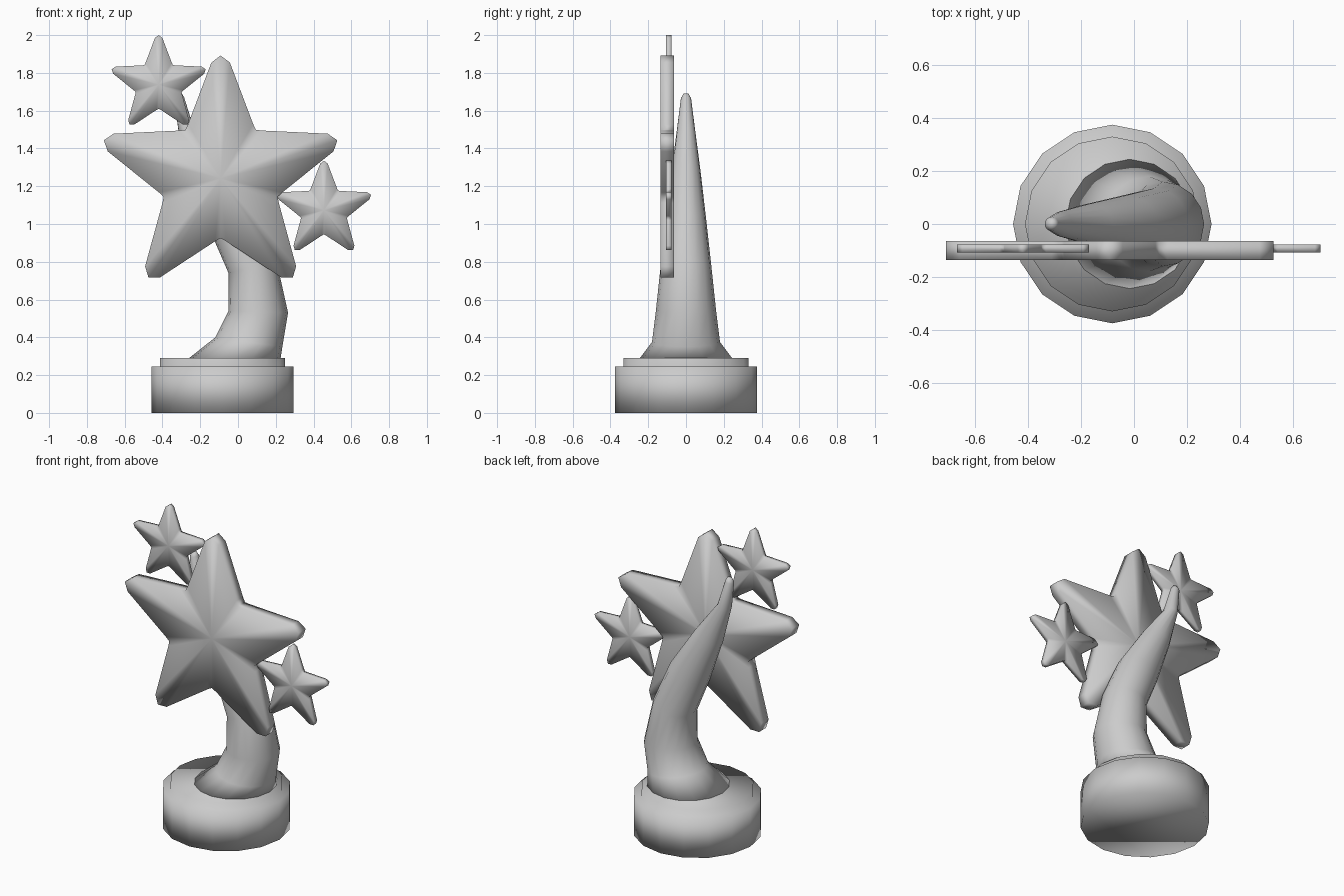
import bpy
from math import sin, cos, pi, radians
from mathutils import Vector

if "Cube" in bpy.data.objects:
    bpy.data.objects.remove(bpy.data.objects["Cube"])


def make(name, verts, faces):
    mesh = bpy.data.meshes.new(name)
    mesh.from_pydata([tuple(v) for v in verts], [], faces)
    mesh.shade_smooth()
    obj = bpy.data.objects.new(name, mesh)
    bpy.context.collection.objects.link(obj)
    return obj


def loft(name, rings):
    """Skin a stack of equal-sized rings, capped at both ends."""
    n = len(rings[0])
    verts = [v for ring in rings for v in ring]
    faces = [(k * n + i, k * n + (i + 1) % n, (k + 1) * n + (i + 1) % n, (k + 1) * n + i)
             for k in range(len(rings) - 1) for i in range(n)]
    faces.append(tuple(reversed(range(n))))
    faces.append(tuple(range(len(verts) - n, len(verts))))
    return make(name, verts, faces)


def ellipse(left, right, depth, n=16):
    """Tilted ring between a left and a right point given as (x, z)."""
    a, b = Vector((left[0], 0, left[1])), Vector((right[0], 0, right[1]))
    mid, half = (a + b) / 2, (b - a) / 2
    return [mid + half * cos(2 * pi * i / n) + Vector((0, depth * sin(2 * pi * i / n), 0))
            for i in range(n)]


def star(name, x, y, z, radius, half_thick):
    """Flat five-pointed slab, faces fanned from the centre so smooth shading makes ridges."""
    # one arm: (angle in degrees, radius fraction)
    arm = [(-31, .515), (-4.6, .945), (0, 1), (4.6, .945), (31, .515), (36, .488)]
    outline = []
    for k in range(5):
        for deg, r in arm:
            t = radians(90 + 72 * k + deg)
            outline.append((x + radius * r * cos(t), z + radius * r * sin(t)))
    n = len(outline)
    verts = [(px, y - half_thick, pz) for px, pz in outline]
    verts += [(px, y + half_thick, pz) for px, pz in outline]
    verts += [(x, y - half_thick, z), (x, y + half_thick, z)]
    faces = []
    for i in range(n):
        j = (i + 1) % n
        faces += [(2 * n, i, j), (2 * n + 1, n + j, n + i), (i, n + i, n + j, j)]
    return make(name, verts, faces)


# stepped round base, 16 sides
base_profile = [(.375, 0), (.375, .245), (.33, .245), (.33, .29)]
loft("base", [ellipse((-.082 - r, z), (-.082 + r, z), r) for r, z in base_profile])

# flared, curving, tapering stem: left point, right point, half depth
stem_sections = [
    ((-.265, .285), (.225, .285), .248),
    ((-.12, .40), (.235, .35), .18),
    ((-.05, .54), (.265, .53), .16),
    ((-.05, .74), (.205, .80), .135),
    ((-.15, .97), (.09, 1.06), .108),
    ((-.25, 1.25), (-.08, 1.31), .077),
    ((-.315, 1.49), (-.235, 1.51), .048),
    ((-.337, 1.66), (-.285, 1.67), .027),
    ((-.325, 1.687), (-.297, 1.692), .014),
]
loft("stem", [ellipse(*s) for s in stem_sections])

# one large star and two small ones
star("large_star", -.092, -.10, 1.242, .65, .036)
star("small_star_upper", -.42, -.092, 1.738, .262, .015)
star("small_star_lower", .455, -.092, 1.073, .262, .015)
